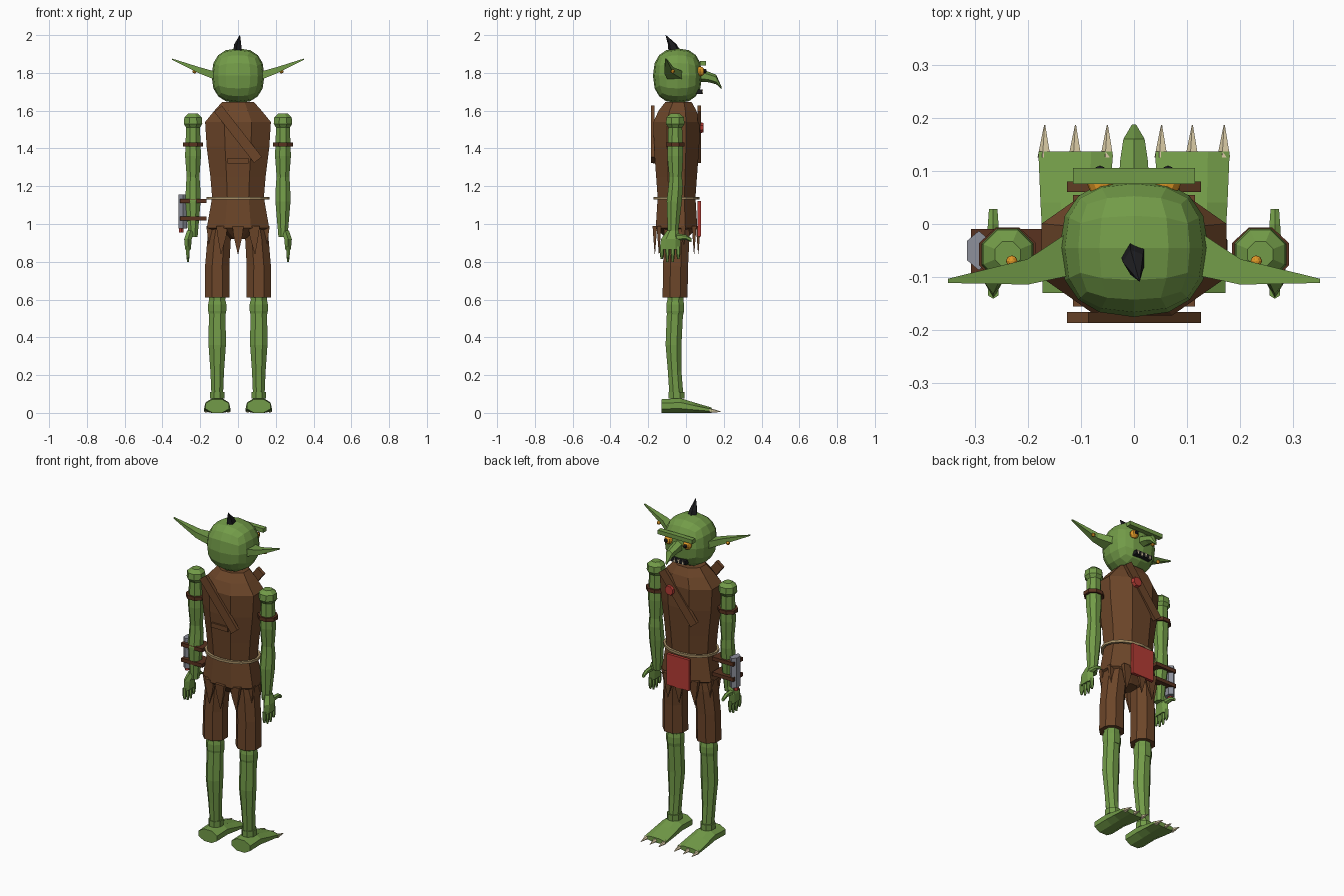
import bpy, bmesh, math
from mathutils import Matrix, Vector

if "Cube" in bpy.data.objects:
    bpy.data.objects.remove(bpy.data.objects["Cube"])


def material(name, r, g, b):
    m = bpy.data.materials.new(name)
    m.use_nodes = True
    m.diffuse_color = (r, g, b, 1)
    m.node_tree.nodes["Principled BSDF"].inputs["Base Color"].default_value = (r, g, b, 1)
    return m


GREEN = material("green skin", .17, .33, .065)
BROWN = material("brown leather", .15, .06, .022)
DARK = material("dark leather", .10, .032, .014)
RED = material("red cloth", .46, .045, .035)
BONE = material("bone", .70, .60, .38)
ROPE = material("rope", .38, .27, .13)
STEEL = material("grey steel", .27, .28, .33)
GOLD = material("gold", .75, .32, .02)
BLACK = material("black", .012, .012, .014)


def finish(name, bm, mat):
    bmesh.ops.recalc_face_normals(bm, faces=bm.faces)
    me = bpy.data.meshes.new(name)
    bm.to_mesh(me)
    bm.free()
    me.materials.append(mat)
    ob = bpy.data.objects.new(name, me)
    bpy.context.scene.collection.objects.link(ob)
    return ob


def loft(name, mat, rings, sides=8, axis="Z"):
    """Skin rings (x, y, z, radius a, radius b) lying square to an axis."""
    bm = bmesh.new()
    u, v = {"X": ((0, 1, 0), (0, 0, 1)), "Y": ((1, 0, 0), (0, 0, 1)),
            "Z": ((1, 0, 0), (0, 1, 0))}[axis]
    u, v = Vector(u), Vector(v)
    grow = 1 / math.cos(math.pi / sides)
    loops = []
    for x, y, z, a, b in rings:
        loop = []
        for i in range(sides):
            t = (i + .5) * math.tau / sides
            loop.append(bm.verts.new(Vector((x, y, z)) + grow *
                                     (u * a * math.cos(t) + v * b * math.sin(t))))
        loops.append(loop)
    for lo, hi in zip(loops, loops[1:]):
        for i in range(sides):
            j = (i + 1) % sides
            bm.faces.new((lo[i], lo[j], hi[j], hi[i]))
    bm.faces.new(loops[0])
    bm.faces.new(loops[-1])
    return finish(name, bm, mat)


def box(name, mat, centre, half, turn=0):
    bm = bmesh.new()
    bmesh.ops.create_cube(bm, size=2, matrix=Matrix.Translation(centre)
                          @ Matrix.Rotation(math.radians(turn), 4, "Y")
                          @ Matrix.Diagonal((*half, 1)))
    return finish(name, bm, mat)


def ball(name, mat, centre, r):
    bm = bmesh.new()
    bmesh.ops.create_uvsphere(bm, u_segments=8, v_segments=6, radius=r,
                              matrix=Matrix.Translation(centre))
    return finish(name, bm, mat)


# Head: a cube rounded into a faceted ball
bm = bmesh.new()
bmesh.ops.create_cube(bm, size=2)
bmesh.ops.subdivide_edges(bm, edges=bm.edges[:], cuts=3, use_grid_fill=True)
for vert in bm.verts:
    c = vert.co
    c /= sum(abs(k) ** 2.4 for k in c) ** (1 / 2.4)
    vert.co = Vector((c.x * .14, c.y * .13 - .045, c.z * .145 + 1.785))
finish("head", bm, GREEN)

# Face
loft("hair_spike", BLACK, [(0, -.06, 1.91, .02, .028), (0, -.072, 1.95, .017, .02),
                           (.01, -.107, 2, .001, .001)], 5)
box("brow", GREEN, (0, .09, 1.85), (.115, .015, .012))
loft("nose", GREEN, [(0, .06, 1.79, .03, .032), (0, .12, 1.778, .026, .024),
                     (0, .16, 1.765, .02, .022), (0, .187, 1.722, .004, .006)], 6, "Y")
box("mouth", BLACK, (0, .07, 1.7), (.055, .016, .012))
for x, up in ((-.04, 1), (-.012, -1), (.016, 1), (.042, -1)):
    loft("tooth", BONE, [(x, .085, 1.7 - up * .012, .007, .004),
                         (x, .087, 1.7 + up * .012, .001, .001)], 4)

# Torso, with the hips tapering into the crotch
loft("torso", BROWN, [(0, -.05, .92, .045, .05), (0, -.05, .98, .165, .11),
                      (0, -.05, 1.14, .137, .1), (0, -.05, 1.25, .146, .108),
                      (0, -.05, 1.41, .166, .12), (0, -.05, 1.54, .174, .122),
                      (0, -.045, 1.6, .125, .1), (0, -.04, 1.645, .085, .07)])
for i in range(10):
    t = (i + .5) * math.tau / 10
    x, y = .145 * math.cos(t), -.05 + .115 * math.sin(t)
    loft("tatter", BROWN, [(x, y, .99, .03, .012), (x, y, .93, .022, .008),
                           (x * 1.06, y, .84, .001, .001)], 4)

# Belt ring
bm = bmesh.new()
ring = []
for i in range(16):
    t = i * math.tau / 16
    for k in range(4):
        a = (k + .5) * math.tau / 4
        d = .01 * math.cos(a)
        ring.append(bm.verts.new(((.16 + d) * math.cos(t), -.05 + (.115 + d) * math.sin(t),
                                  1.137 + .01 * math.sin(a))))
for i in range(16):
    for k in range(4):
        n, m = (i + 1) % 16, (k + 1) % 4
        bm.faces.new([ring[i * 4 + k], ring[n * 4 + k], ring[n * 4 + m], ring[i * 4 + m]])
finish("rope_belt", bm, ROPE)

# Straps, badge and hanging cloth
box("back_strap", BROWN, (0, -.176, 1.475), (.172, .01, .026), 52)
box("chest_strap", BROWN, (0, .07, 1.475), (.172, .01, .026), -52)
box("back_tab", BROWN, (0, -.168, 1.335), (.055, .008, .014))
loft("badge", RED, [(.05, .075, 1.51, .03, .03), (.05, .092, 1.51, .025, .025)], 8, "Y")
box("red_cloth", RED, (0, .07, 1.028), (.074, .009, .093))

for s in (1, -1):
    side = "left" if s > 0 else "right"

    # Ear, earring and eye
    loft(side + "_ear", GREEN, [(s * .12, -.055, 1.785, .042, .022),
                                (s * .2, -.09, 1.812, .024, .017),
                                (s * .35, -.107, 1.873, .004, .003)], 4, "X")
    ball(side + "_earring", GOLD, (s * .23, -.07, 1.808), .011)
    ball(side + "_eye", GOLD, (s * .062, .075, 1.808), .026)
    ball(side + "_pupil", BLACK, (s * .064, .099, 1.81), .011)

    # Arm with shoulder cap and elbow
    ax = s * .238
    loft(side + "_shoulder", GREEN, [(ax, -.057, 1.51, .036, .036), (ax, -.057, 1.53, .049, .049),
                                     (ax, -.057, 1.565, .046, .046), (ax, -.057, 1.585, .024, .024)])
    loft(side + "_upper_arm", GREEN, [(ax, -.055, 1.24, .033, .033), (ax, -.057, 1.36, .042, .042),
                                      (ax, -.057, 1.53, .036, .036)])
    loft(side + "_forearm", GREEN, [(ax, -.07, .93, .024, .026), (ax, -.062, 1.12, .04, .04),
                                    (ax, -.055, 1.2, .038, .038), (ax, -.055, 1.25, .034, .034)])
    loft(side + "_arm_band", DARK, [(ax, -.057, 1.41, .054, .05), (ax, -.057, 1.432, .054, .05)])

    # Hand
    hx = s * .265
    loft(side + "_palm", GREEN, [(hx, -.085, .865, .015, .048), (hx, -.08, .92, .02, .045),
                                 (s * .25, -.07, .965, .02, .026)], 6)
    for i in range(4):
        y = -.128 + i * .029
        loft(side + "_finger", GREEN, [(hx, y, .88, .01, .011), (hx, y, .835, .009, .009),
                                       (hx, y, .8 if i % 3 else .815, .005, .005)], 6)
    loft(side + "_thumb", GREEN, [(hx, -.05, .93, .013, .016), (hx, 0, .93, .01, .012),
                                  (hx, .028, .915, .008, .009)], 6, "Y")

    # Shorts and leg
    lx = s * .11
    loft(side + "_shorts", BROWN, [(lx, -.058, .61, .066, .066), (lx, -.055, .78, .064, .066),
                                   (s * .1, -.05, .92, .062, .068), (s * .085, -.05, 1.02, .06, .066)])
    loft(side + "_thigh", GREEN, [(lx, -.056, .58, .042, .042), (lx, -.056, .7, .045, .045)])
    loft(side + "_knee", GREEN, [(lx, -.057, .52, .044, .043), (lx, -.057, .54, .048, .047),
                                 (lx, -.057, .575, .048, .047), (lx, -.057, .595, .044, .043)])
    loft(side + "_shin", GREEN, [(lx, -.05, .08, .03, .037), (lx, -.06, .22, .036, .036),
                                 (lx, -.066, .36, .046, .042), (lx, -.058, .54, .044, .043)])
    loft(side + "_ankle", GREEN, [(lx, -.05, .075, .038, .042), (lx, -.05, .11, .038, .042)])

    # Foot and claws
    loft(side + "_foot", GREEN, [(lx, -.13, .036, .062, .036), (lx, -.03, .039, .062, .039),
                                 (lx, .04, .028, .066, .028), (lx, .136, .014, .07, .014)], 8, "Y")
    for dx in (-.058, 0, .06):
        loft(side + "_claw", BONE, [(lx + dx, .125, .013, .011, .011),
                                    (lx + dx, .186, .006, .001, .001)], 5, "Y")

# Sheathed blade buckled to one forearm
loft("sheath", STEEL, [(-.292, -.05, .975, .022, .032), (-.292, -.05, 1.155, .022, .032)], 6)
loft("blade_grip", RED, [(-.3, -.05, .955, .012, .016), (-.3, -.05, 1, .012, .016)], 6)
for z in (1.03, 1.122):
    box("sheath_band", DARK, (-.237, -.055, z), (.07, .046, .011))
